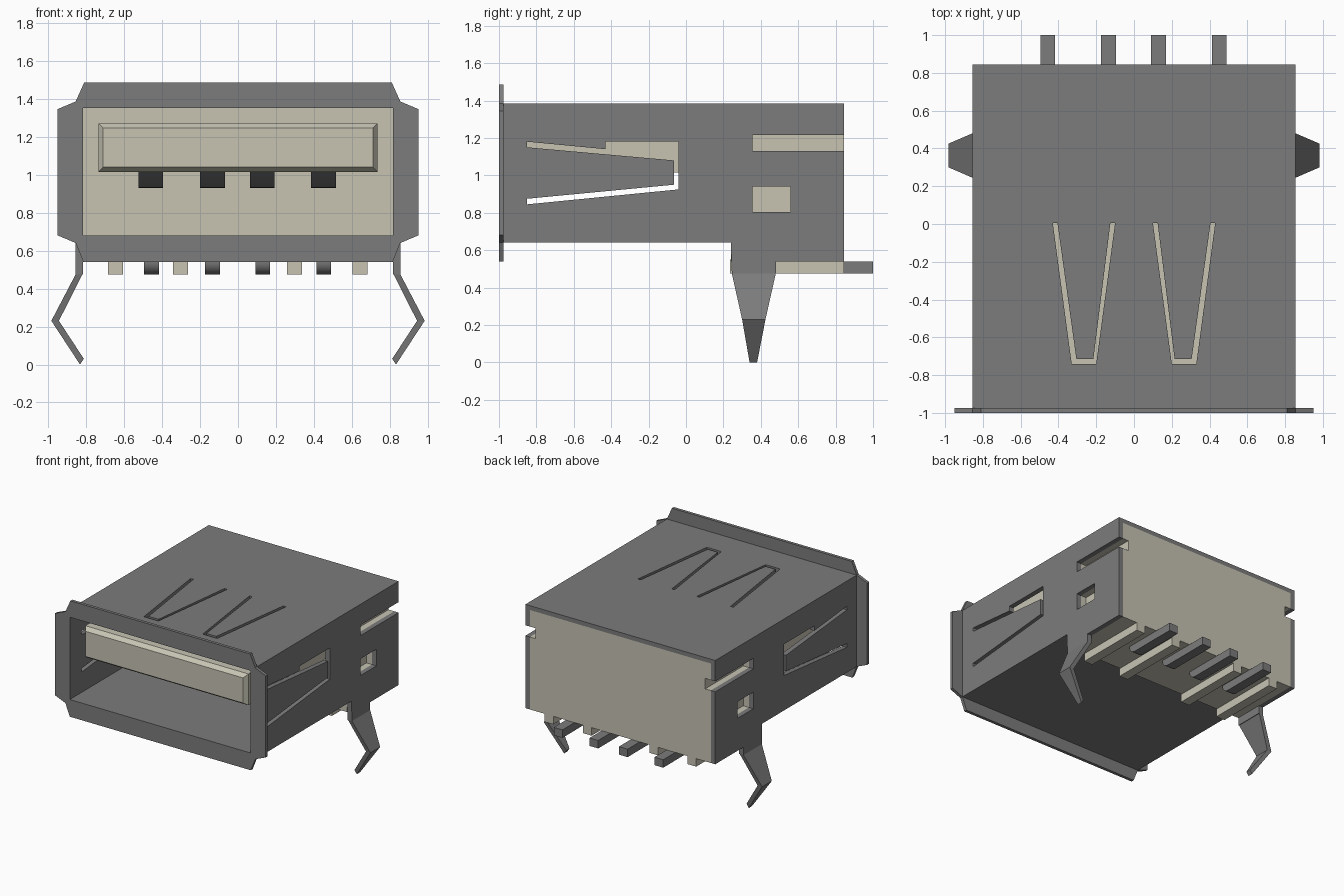
import bpy, bmesh, math
from mathutils import Matrix, Vector

cube = bpy.data.objects.get("Cube")
if cube:
    bpy.data.objects.remove(cube, do_unlink=True)


def material(name, rgb):
    m = bpy.data.materials.new(name)
    m.use_nodes = True
    m.diffuse_color = (*rgb, 1)
    m.node_tree.nodes["Principled BSDF"].inputs["Base Color"].default_value = (*rgb, 1)
    return m


METAL = material("grey metal", (0.2, 0.2, 0.2))
PLASTIC = material("cream plastic", (0.57, 0.55, 0.45))

# Columns: where the drawn u, v and the extrusion axis point
SIDE = Matrix(((0, 0, 1), (1, 0, 0), (0, 1, 0)))
FRONT = Matrix(((1, 0, 0), (0, 0, -1), (0, 1, 0)))
TOP = Matrix.Identity(3)


def finish(name, bm, mat, smooth=False):
    bmesh.ops.remove_doubles(bm, verts=bm.verts, dist=0.0002)
    bmesh.ops.recalc_face_normals(bm, faces=bm.faces)
    for f in bm.faces:
        f.smooth = False
        f.material_index = 0
    mesh = bpy.data.meshes.new(name)
    bm.to_mesh(mesh)
    bm.free()
    mesh.materials.append(mat)
    ob = bpy.data.objects.new(name, mesh)
    bpy.context.collection.objects.link(ob)
    if smooth:
        bpy.ops.object.select_all(action='DESELECT')
        ob.select_set(True)
        bpy.context.view_layer.objects.active = ob
        bpy.ops.object.shade_smooth_by_angle(angle=math.radians(35))
    return ob


def plate(name, loops, axes, lo, hi, mat, smooth=False):
    """Extrude an outline (first loop) with holes (other loops) from lo to hi."""
    cu = bpy.data.curves.new(name, 'CURVE')
    cu.dimensions = '2D'
    cu.fill_mode = 'BOTH'
    cu.extrude = (hi - lo) / 2
    for loop in loops:
        sp = cu.splines.new('POLY')
        sp.points.add(len(loop) - 1)
        for p, (u, v) in zip(sp.points, loop):
            p.co = (u, v, 0, 1)
        sp.use_cyclic_u = True
    tmp = bpy.data.objects.new("outline", cu)
    bpy.context.collection.objects.link(tmp)
    dg = bpy.context.evaluated_depsgraph_get()
    mesh = bpy.data.meshes.new_from_object(tmp.evaluated_get(dg))
    bm = bmesh.new()
    bm.from_mesh(mesh)
    bpy.data.objects.remove(tmp)
    bpy.data.curves.remove(cu)
    bpy.data.meshes.remove(mesh)
    for v in bm.verts:
        v.co = axes @ (v.co + Vector((0, 0, (lo + hi) / 2)))
    return finish(name, bm, mat, smooth)


def loft(name, sections, mat):
    """Join four-cornered sections into a closed solid."""
    bm = bmesh.new()
    rings = [[bm.verts.new(p) for p in s] for s in sections]
    for a, b in zip(rings, rings[1:]):
        for i in range(4):
            j = (i + 1) % 4
            bm.faces.new((a[i], a[j], b[j], b[i]))
    bm.faces.new(rings[0])
    bm.faces.new(rings[-1])
    return finish(name, bm, mat)


def rect(u0, u1, v0, v1):
    return [(u0, v0), (u1, v0), (u1, v1), (u0, v1)]


def y_rect(hw, z0, z1, y):
    return [(u, y, v) for u, v in rect(-hw, hw, z0, z1)]


def mirrored(loop):
    return [(-u, v) for u, v in loop]


W, IN = 0.855, 0.815          # outer and inner half width
BACK, FLANGE = 0.845, -0.975

# Front flange
corner = [(0.95, 0.68), (0.95, 1.345), (W, 1.385), (0.81, 1.485)]
low = [(0.815, 0.54), (W, 0.64)]
half = low + corner
plate("front_flange", [half + mirrored(half)[::-1], rect(-IN, IN, 0.68, 1.35)],
      FRONT, -FLANGE, 1.0, METAL)

# Top wall with two spring slots
slot = [(-0.43, 0.005), (-0.33, -0.74), (-0.20, -0.74), (-0.10, 0.005),
        (-0.125, 0.005), (-0.215, -0.715), (-0.305, -0.715), (-0.405, 0.005)]
plate("shell_top", [rect(-W, W, FLANGE, BACK), slot, mirrored(slot)],
      TOP, 1.35, 1.385, METAL)
plate("shell_bottom", [rect(-W, W, FLANGE, 0.24)], TOP, 0.64, 0.68, METAL)

# Side walls, with spring slot, square window and a notch open to the back
notch = [(BACK, 1.13), (0.355, 1.13), (0.355, 1.215), (BACK, 1.215)]
window = rect(0.355, 0.56, 0.805, 0.94)
wall = [(FLANGE, 0.64), (0.24, 0.64), (0.245, 0.475), (0.48, 0.475),
        (0.48, 0.54), (BACK, 0.54)] + notch + [(BACK, 1.36), (FLANGE, 1.36)]
spring = [(-0.85, 1.18), (-0.43, 1.14), (-0.43, 1.18), (-0.04, 1.18),
          (-0.04, 0.925), (-0.85, 0.845), (-0.85, 0.875), (-0.065, 0.95),
          (-0.065, 1.08), (-0.85, 1.15)]
CORE, BLOCK = 0.765, 0.2
cheek = [(BLOCK, 0.68), (0.24, 0.68), (0.24, 0.54), (BACK, 0.54)] + notch \
    + [(BACK, 1.35), (BLOCK, 1.35)]
for side, s in (("left", 1), ("right", -1)):
    lo, hi = sorted((s * IN, s * W))
    plate(side + "_shell_wall", [wall, spring, window], SIDE, lo, hi, METAL)
    lo, hi = sorted((s * CORE, s * IN))
    plate(side + "_insulator_cheek", [cheek, window], SIDE, lo, hi, PLASTIC)
    # Bent, tapering mounting leg: inner x, z, outer x, z, y range
    leg = [(0.82, 0.475, 0.855, 0.475, 0.245, 0.48),
           (0.943, 0.23, 0.983, 0.23, 0.30, 0.425),
           (0.812, 0.03, 0.832, 0.0, 0.34, 0.38)]
    loft(side + "_mounting_leg",
         [[(s * a, y0, za), (s * b, y0, zb), (s * b, y1, zb), (s * a, y1, za)]
          for a, za, b, zb, y0, y1 in leg], METAL)

# Insulator body and tongue
core = [(BLOCK, 0.68), (0.24, 0.68), (0.24, 0.54), (BACK, 0.54), (BACK, 1.35), (BLOCK, 1.35)]
plate("insulator_core", [core], SIDE, -CORE, CORE, PLASTIC)
loft("tongue", [y_rect(0.71, 1.04, 1.245, -0.95), y_rect(0.735, 1.015, 1.27, -0.915),
                y_rect(0.735, 1.015, 1.27, BLOCK + 0.02)], PLASTIC)

# Stand-off ribs under the insulator
for i, x in enumerate((-0.645, -0.302, 0.298, 0.643)):
    plate(f"standoff_rib_{i + 1}", [rect(0.235, BACK, 0.475, 0.55)],
          SIDE, x - 0.039, x + 0.039, PLASTIC)

# Bowed contacts below the tongue
N = 16
bow = [(-0.85 + 0.65 * i / N, 1.02 - 0.09 * math.sin(math.pi * i / N)) for i in range(N + 1)]
contact = bow + [(y, z + 0.025) for y, z in reversed(bow)]
# Solder pins with a rounded bend
arc = [(0.595 - 0.065 * math.cos(a), 0.54 - 0.065 * math.sin(a))
       for a in (math.pi / 2 * i / 8 for i in range(9))]
pin = [(0.53, 0.56)] + arc + [(1.0, 0.475), (1.0, 0.54), (0.62, 0.54), (0.62, 0.56)]
for i, (xc, xp) in enumerate(((-0.46, -0.456), (-0.134, -0.135), (0.127, 0.13), (0.45, 0.452))):
    plate(f"contact_{i + 1}", [contact], SIDE, xc - 0.065, xc + 0.065, METAL, True)
    plate(f"solder_pin_{i + 1}", [pin], SIDE, xp - 0.039, xp + 0.039, METAL, True)
